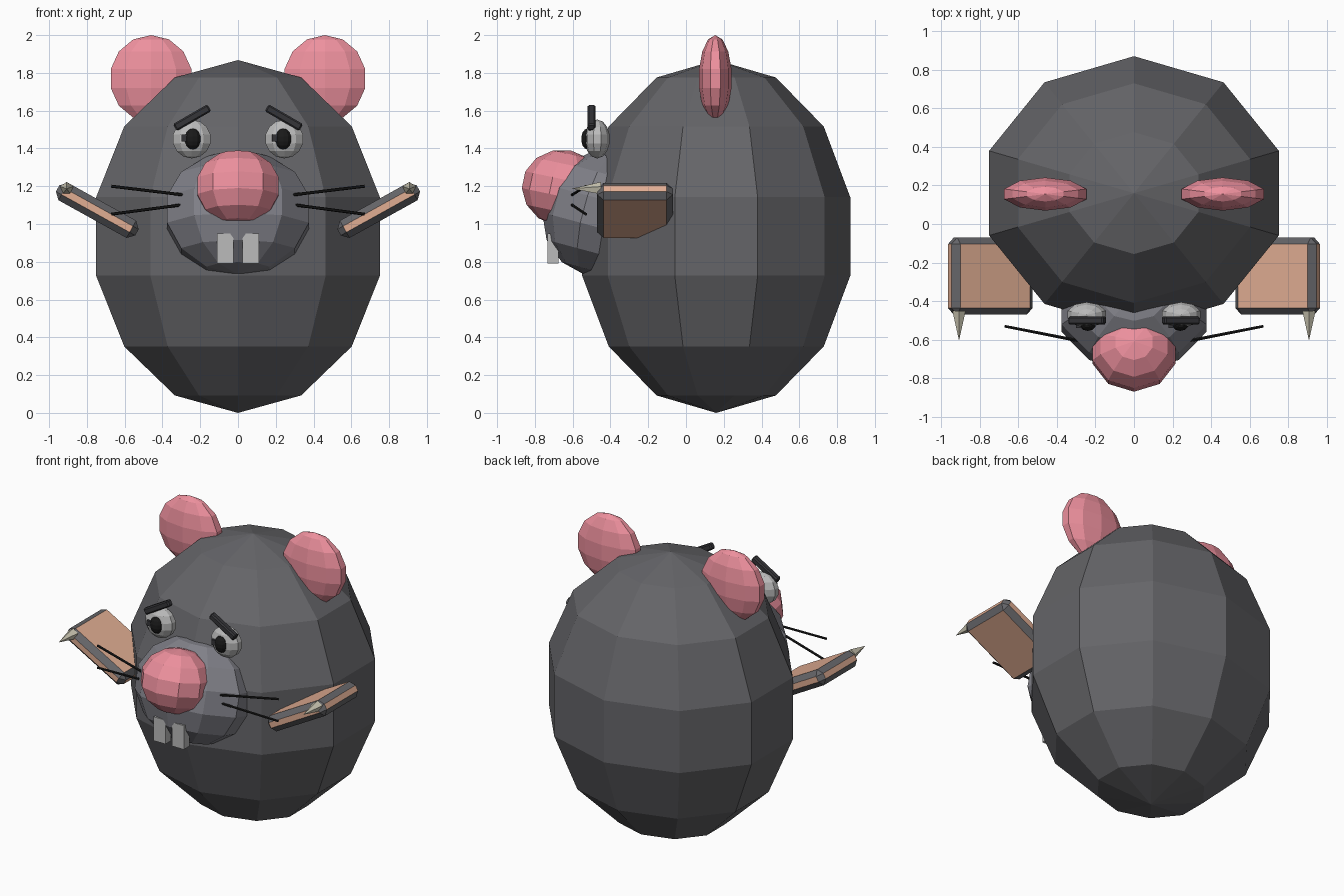
import bpy, bmesh
from math import sin, cos, pi, radians
from mathutils import Vector, Matrix, Euler

if "Cube" in bpy.data.objects:
    bpy.data.objects.remove(bpy.data.objects["Cube"])


def mat(name, r, g, b):
    m = bpy.data.materials.new(name)
    m.diffuse_color = (r, g, b, 1)
    m.use_nodes = True
    m.node_tree.nodes["Principled BSDF"].inputs["Base Color"].default_value = m.diffuse_color
    return m


FUR = mat("fur", 0.13, 0.13, 0.14)
MUZZLE = mat("muzzle_grey", 0.22, 0.22, 0.25)
PINK = mat("pink", 0.85, 0.28, 0.34)
SKIN = mat("skin", 0.75, 0.42, 0.29)
BLACK = mat("black", 0.01, 0.01, 0.01)
DARK = mat("dark", 0.035, 0.035, 0.04)
WHITE = mat("pale", 0.5, 0.5, 0.5)
BONE = mat("bone", 0.6, 0.57, 0.45)


def finish(bm, name, mats, loc, rot=(0, 0, 0)):
    bmesh.ops.recalc_face_normals(bm, faces=bm.faces)
    me = bpy.data.meshes.new(name)
    bm.to_mesh(me)
    bm.free()
    for m in mats:
        me.materials.append(m)
    ob = bpy.data.objects.new(name, me)
    ob.location = loc
    ob.rotation_euler = [radians(a) for a in rot]
    bpy.context.collection.objects.link(ob)
    return ob


def ball(name, m, loc, radii, rot=(0, 0, 0), segs=10, rings=7):
    """Low-poly ellipsoid with a vertex column facing front and back."""
    bm = bmesh.new()
    rx, ry, rz = radii
    top = bm.verts.new((0, 0, rz))
    bot = bm.verts.new((0, 0, -rz))
    rows = []
    for i in range(1, rings):
        p = pi * i / rings
        rows.append([bm.verts.new((rx * sin(p) * cos(pi / 2 + 2 * pi * k / segs),
                                   ry * sin(p) * sin(pi / 2 + 2 * pi * k / segs),
                                   rz * cos(p))) for k in range(segs)])
    for k in range(segs):
        n = (k + 1) % segs
        bm.faces.new((top, rows[0][k], rows[0][n]))
        bm.faces.new((bot, rows[-1][n], rows[-1][k]))
        for a, b in zip(rows, rows[1:]):
            bm.faces.new((a[k], b[k], b[n], a[n]))
    return finish(bm, name, [m], loc, rot)


def box(name, mats, loc, size, rot=(0, 0, 0), bevel=0):
    """Box; chamfer faces take the second material."""
    bm = bmesh.new()
    bmesh.ops.create_cube(bm, size=1, matrix=Matrix.Diagonal((*size, 1)))
    if bevel:
        bmesh.ops.bevel(bm, geom=bm.edges[:], offset=bevel, segments=1, affect='EDGES')
        bm.normal_update()
        for f in bm.faces:
            if len(mats) > 1 and max(abs(c) for c in f.normal) < 0.99:
                f.material_index = 1
    return finish(bm, name, mats, loc, rot)


def rod(name, m, a, b, r1, r2, sides):
    """Straight rod or spike from a to b."""
    a, b = Vector(a), Vector(b)
    d = b - a
    bm = bmesh.new()
    bmesh.ops.create_cone(bm, cap_ends=True, segments=sides, radius1=r1, radius2=r2, depth=d.length)
    q = d.to_track_quat('Z', 'Y').to_matrix().to_4x4()
    bmesh.ops.transform(bm, matrix=q, verts=bm.verts)
    return finish(bm, name, [m], (a + b) / 2)


# Body, muzzle and nose
ball("body", FUR, (0, 0.16, 0.934), (0.81, 0.728, 0.934))
ball("muzzle", MUZZLE, (0, -0.45, 1.055), (0.405, 0.31, 0.335), rot=(-15, 0, 0))
ball("nose", PINK, (0, -0.65, 1.19), (0.232, 0.22, 0.203), rot=(-12, 0, 0))

for s, side in ((-1, "left"), (1, "right")):
    # Ears
    ball("ear_" + side, PINK, (s * 0.46, 0.155, 1.77), (0.23, 0.088, 0.23))
    # Eyes with pupils and glints
    ball("eye_" + side, WHITE, (s * 0.245, -0.47, 1.45), (0.107, 0.067, 0.103))
    ball("pupil_" + side, BLACK, (s * 0.24, -0.52, 1.45), (0.045, 0.035, 0.056))
    box("glint_" + side, [DARK], (s * 0.24 - 0.045, -0.525, 1.455), (0.03, 0.03, 0.035))
    # Eyebrows
    box("eyebrow_" + side, [DARK], (s * 0.243, -0.5, 1.563), (0.21, 0.042, 0.042),
        rot=(0, s * 30, 0), bevel=0.008)
    # Front teeth
    box("tooth_" + side, [WHITE], (s * 0.068, -0.705, 0.87), (0.088, 0.058, 0.16))
    # Whiskers
    rod("whisker_upper_" + side, BLACK, (s * 0.255, -0.61, 1.15), (s * 0.67, -0.53, 1.2), 0.008, 0.008, 6)
    rod("whisker_lower_" + side, BLACK, (s * 0.27, -0.61, 1.105), (s * 0.67, -0.53, 1.052), 0.008, 0.008, 6)
    # Paws: skin faces with fur-coloured chamfers
    box("paw_" + side, [SKIN, FUR], (s * 0.745, -0.27, 1.072), (0.48, 0.4, 0.105),
        rot=(0, -s * 29, 0), bevel=0.034)
    # Claws
    rod("claw_" + side, BONE, (s * 0.907, -0.45, 1.187), (s * 0.907, -0.605, 1.187), 0.036, 0, 5)
